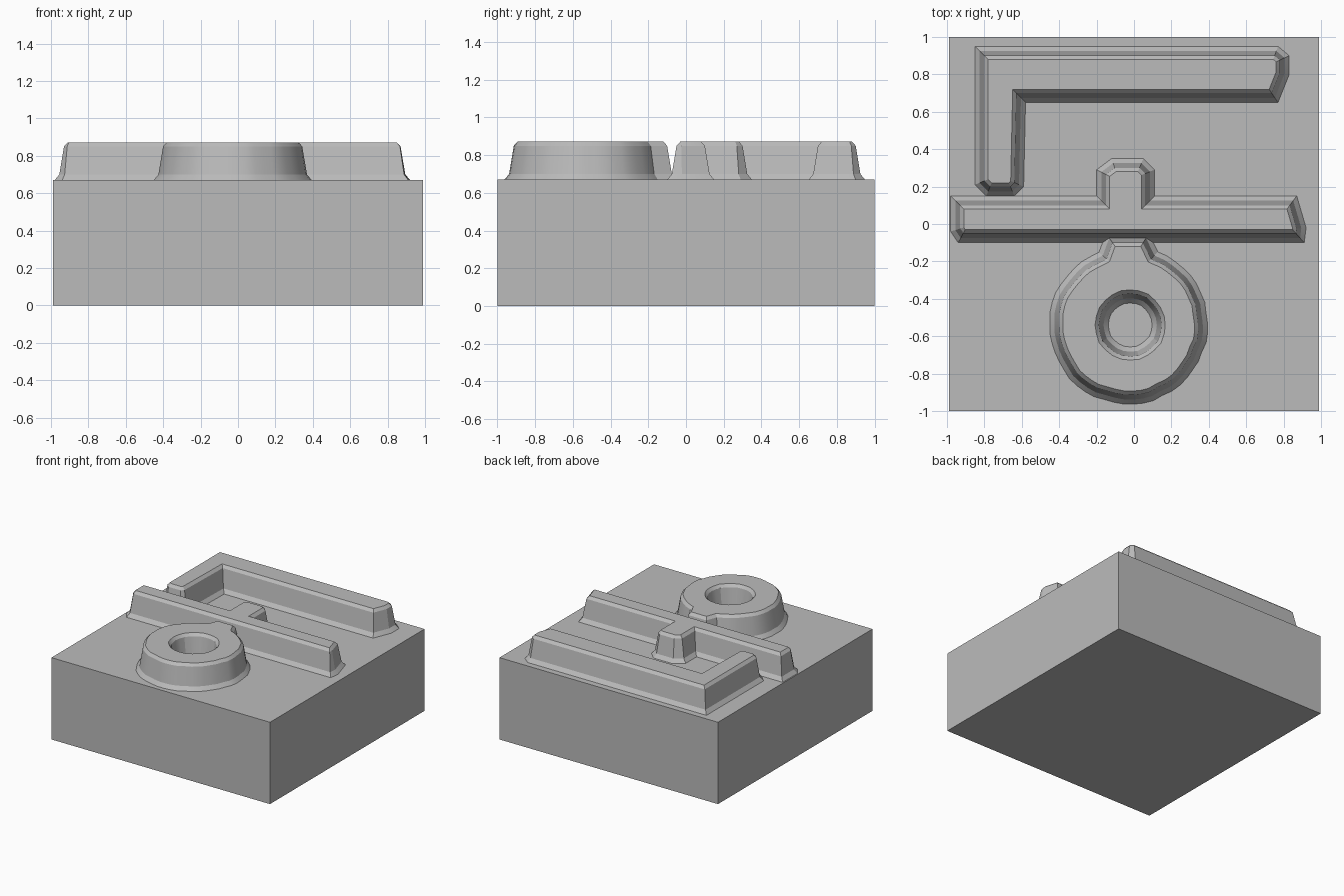
import bpy, bmesh, math, random
from mathutils import Vector

random.seed(4)
cube = bpy.data.objects.get("Cube")
if cube:
    bpy.data.objects.remove(cube, do_unlink=True)

grey = bpy.data.materials.new("stone grey")
grey.use_nodes = True
grey.diffuse_color = (0.5, 0.5, 0.5, 1)
grey.node_tree.nodes["Principled BSDF"].inputs["Base Color"].default_value = grey.diffuse_color

BLOCK_TOP = 0.67
# (inset, height) steps of the ridge side: flared foot, steep wall, rounded rim
WALL = [(0, BLOCK_TOP - 0.01), (0, BLOCK_TOP), (0.025, 0.70), (0.05, 0.85), (0.07, 0.872)]


def finish(bm, name):
    bmesh.ops.recalc_face_normals(bm, faces=bm.faces)
    mesh = bpy.data.meshes.new(name)
    bm.to_mesh(mesh)
    bm.free()
    mesh.materials.append(grey)
    obj = bpy.data.objects.new(name, mesh)
    bpy.context.collection.objects.link(obj)
    return obj


def inset(points, distance):
    """Shift an outline to its left by a mitred distance."""
    result = []
    for i, p in enumerate(points):
        before = (p - points[i - 1]).normalized()
        after = (points[(i + 1) % len(points)] - p).normalized()
        n1, n2 = Vector((-before.y, before.x)), Vector((-after.y, after.x))
        result.append(p + (n1 + n2) * distance / max(1 + n1.dot(n2), 0.4))
    return result


def ridge(name, *outlines):
    """Raised shape with sloped sides; counter-clockwise outline, clockwise holes."""
    bm = bmesh.new()
    bottom_edges, top_edges = [], []
    for outline in outlines:
        points = [Vector(p) for p in outline]
        rings = [[bm.verts.new((p.x, p.y, z)) for p in inset(points, d)] for d, z in WALL]
        n = len(points)
        for low, high in zip(rings, rings[1:]):
            for i in range(n):
                j = (i + 1) % n
                bm.faces.new((low[i], low[j], high[j], high[i]))
        for ring, edges in ((rings[0], bottom_edges), (rings[-1], top_edges)):
            edges += [bm.edges.get((ring[i], ring[i - 1])) for i in range(n)]
    for edges in (bottom_edges, top_edges):
        bmesh.ops.triangle_fill(bm, edges=edges, use_beauty=True)
    obj = finish(bm, name)
    bpy.ops.object.select_all(action='DESELECT')
    obj.select_set(True)
    bpy.context.view_layer.objects.active = obj
    bpy.ops.object.shade_smooth_by_angle(angle=math.radians(20))
    return obj


def arc(cx, cy, radius, start, end, count, rough):
    """Slightly rough chiselled arc."""
    points = []
    for i in range(count):
        a = math.radians(start + (end - start) * i / (count - 1))
        r = radius + random.uniform(-rough, rough)
        points.append((cx + r * math.cos(a), cy + r * math.sin(a)))
    return points


# Base block
bm = bmesh.new()
bmesh.ops.create_cube(bm, size=1)
for v in bm.verts:
    v.co = (v.co.x * 1.98, v.co.y * 2, (v.co.z + 0.5) * BLOCK_TOP)
finish(bm, "base_block")

# Corner ridge along the back and down one side
ridge("corner_ridge", [
    (-0.85, 0.95), (-0.85, 0.21), (-0.79, 0.15), (-0.64, 0.15), (-0.59, 0.20),
    (-0.58, 0.65), (0.77, 0.65), (0.83, 0.80), (0.83, 0.90), (0.77, 0.95)])

# Cross bar with a short stem towards the back
ridge("cross_bar", [
    (-0.98, 0.15), (-0.98, -0.04), (-0.94, -0.10), (0.91, -0.10), (0.92, -0.02),
    (0.87, 0.15), (0.11, 0.15), (0.11, 0.29), (0.05, 0.35), (-0.12, 0.35),
    (-0.20, 0.29), (-0.20, 0.15)])

# Round ridge with a neck meeting the bar, and an open centre
outer = arc(-0.03, -0.54, 0.422, 112, 428, 44, 0.005) + [(0.08, -0.05), (-0.15, -0.05)]
hole = arc(-0.02, -0.54, 0.118, 360, 15, 24, 0.002)
ridge("round_ridge", outer, hole)
